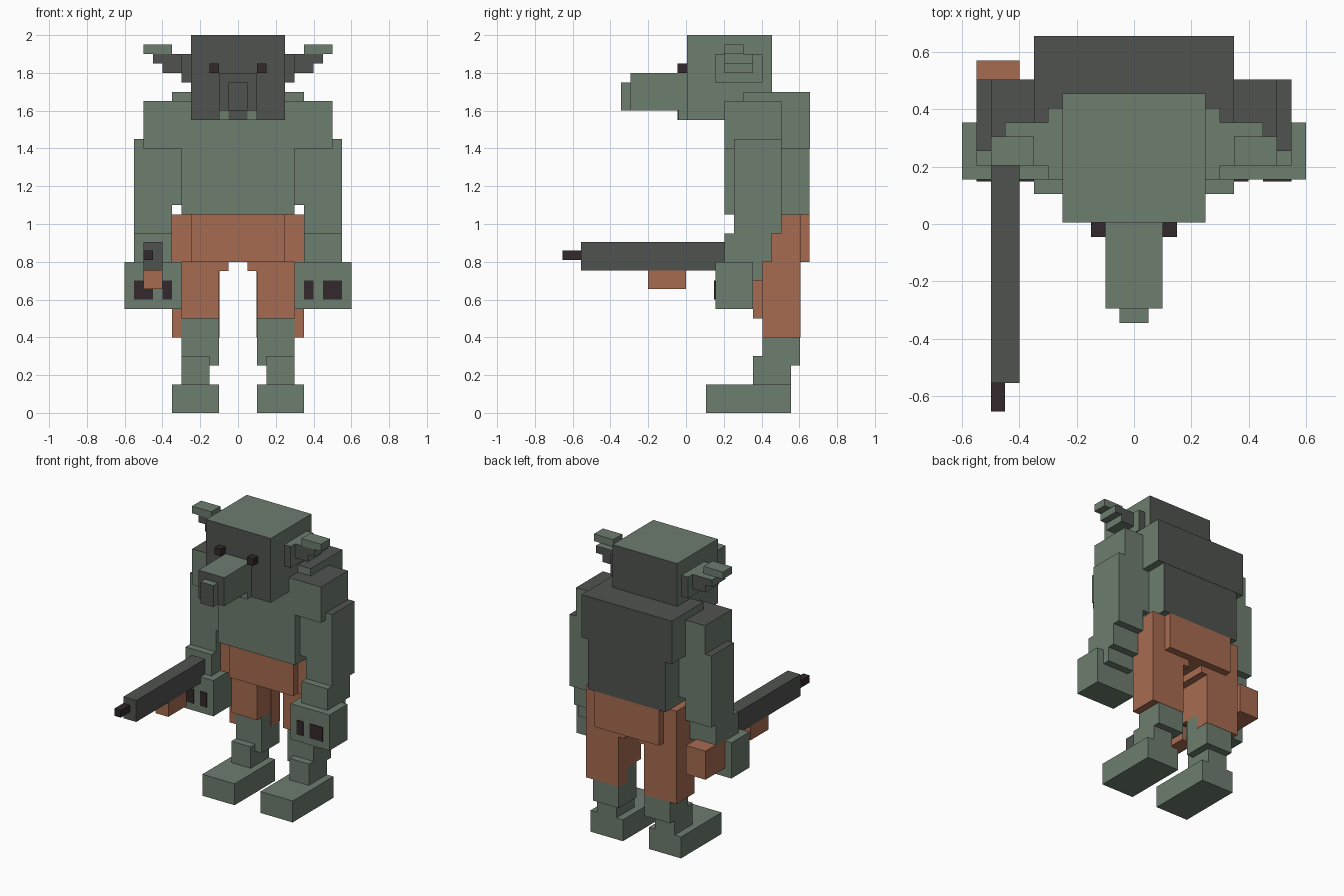
import bpy
import bmesh

cube = bpy.data.objects.get("Cube")
if cube:
    bpy.data.objects.remove(cube, do_unlink=True)


def material(name, rgb):
    m = bpy.data.materials.new(name)
    m.use_nodes = True
    m.diffuse_color = (*rgb, 1)
    m.node_tree.nodes["Principled BSDF"].inputs["Base Color"].default_value = (*rgb, 1)
    return m


GREEN = material("moss green", (0.155, 0.205, 0.158))
GRAY = material("charcoal gray", (0.08, 0.086, 0.08))
BROWN = material("leather brown", (0.39, 0.148, 0.082))
BLACK = material("near black", (0.032, 0.022, 0.024))

DIRECTIONS = {"front": (1, -1), "back": (1, 1), "top": (2, 1)}


def box(name, x, y, z, main, accent=None, sides=()):
    """Box from axis ranges; faces pointing to the listed sides get the accent."""
    bm = bmesh.new()
    bmesh.ops.create_cube(bm, size=1)
    for v in bm.verts:
        for axis, (low, high) in enumerate((x, y, z)):
            v.co[axis] = high if v.co[axis] > 0 else low
    bm.normal_update()
    for f in bm.faces:
        for side in sides:
            axis, sign = DIRECTIONS[side]
            if f.normal[axis] * sign > 0.5:
                f.material_index = 1
    mesh = bpy.data.meshes.new(name)
    bm.to_mesh(mesh)
    bm.free()
    mesh.materials.append(main)
    if accent:
        mesh.materials.append(accent)
    ob = bpy.data.objects.new(name, mesh)
    bpy.context.collection.objects.link(ob)
    return ob


def pair(name, x, *rest, **options):
    """The same box on both sides of the body."""
    box("left_" + name, x, *rest, **options)
    box("right_" + name, (-x[1], -x[0]), *rest, **options)


HIDE = dict(accent=GRAY, sides=("top", "back"))
FACE = dict(accent=GRAY, sides=("front", "back"))
CAP = dict(accent=GRAY, sides=("top",))

# Torso
box("chest", (-.3, .3), (.205, .655), (1.05, 1.65), GREEN, **HIDE)
box("upper_back", (-.35, .35), (.305, .657), (1.4, 1.7), GREEN, **HIDE)

# Head
box("head", (-.25, .25), (.005, .455), (1.55, 2), GREEN, **FACE)
box("muzzle", (-.1, .1), (-.295, .005), (1.6, 1.8), GREEN, **FACE)
box("nose", (-.05, .05), (-.345, -.295), (1.6, 1.75), GREEN, **FACE)
box("jaw", (-.1, .1), (-.04, .005), (1.55, 1.6), GREEN)
box("chin", (-.05, .05), (-.045, .005), (1.551, 1.6), GRAY)
pair("eye", (.1, .15), (-.045, .005), (1.8, 1.85), BLACK)

# Stepped ears
pair("ear_base", (.25, .3), (.155, .405), (1.75, 1.9), GREEN, **FACE)
pair("ear_middle", (.3, .4), (.205, .355), (1.8, 1.9), GREEN, **FACE)
pair("ear_outer", (.4, .45), (.205, .355), (1.85, 1.9), GREEN, **FACE)
pair("ear_tip", (.35, .5), (.205, .305), (1.9, 1.95), GREEN)

# Arms and hands
pair("shoulder", (.3, .5), (.205, .505), (1.4, 1.65), GREEN, **CAP)
pair("upper_arm", (.3, .55), (.255, .505), (1.1, 1.45), GREEN, **CAP)
pair("elbow", (.35, .55), (.255, .505), (.95, 1.1), GREEN)
pair("forearm", (.35, .55), (.205, .455), (.8, .95), GREEN)
pair("wrist", (.35, .55), (.205, .405), (.7, .8), GREEN)
pair("hand", (.3, .6), (.155, .355), (.55, .8), GREEN)
pair("inner_finger_gap", (.35, .4), (.149, .156), (.6, .7), BLACK)
pair("outer_finger_gap", (.45, .55), (.149, .156), (.6, .7), BLACK)

# Trousers
box("hips", (-.35, .35), (.305, .605), (.8, 1.05), BROWN)
box("waist_wrap", (-.25, .25), (.255, .655), (.8, 1.05), BROWN)
pair("trouser_top", (.05, .35), (.355, .605), (.75, .8), BROWN)
pair("thigh", (.1, .3), (.355, .605), (.5, .8), BROWN)
pair("outer_trouser", (.3, .35), (.405, .605), (.4, .8), BROWN)
pair("trouser_back", (.098, .35), (.505, .605), (.4, .8), BROWN)

# Lower legs
pair("shin", (.1, .3), (.405, .603), (.25, .5), GREEN)
pair("ankle", (.15, .3), (.355, .555), (.15, .3), GREEN)
pair("foot", (.1, .35), (.105, .555), (0, .15), GREEN)

# Long gun carried in the right hand
box("gun_body", (-.5, -.4), (-.555, .36), (.755, .905), GRAY)
box("gun_muzzle", (-.5, -.45), (-.655, -.555), (.81, .86), BLACK)
box("gun_grip", (-.5, -.4), (-.2, .0), (.655, .755), BROWN)
box("gun_stock", (-.55, -.4), (.355, .57), (.61, .81), BROWN)
